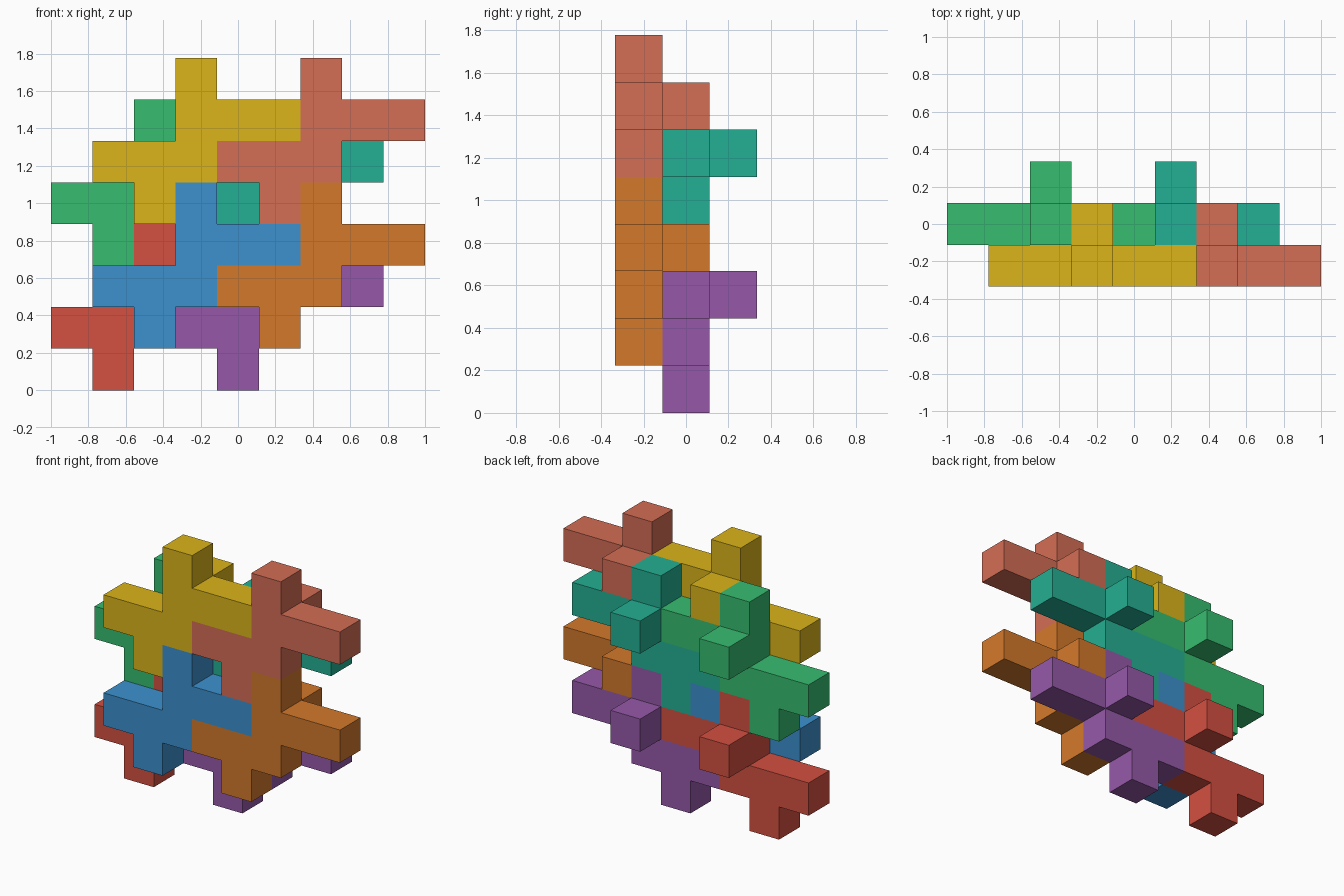
import bpy, bmesh
from mathutils import Vector

if "Cube" in bpy.data.objects:
    bpy.data.objects.remove(bpy.data.objects["Cube"])

U = 2 / 9  # edge of one unit cube

# One puzzle piece as (column, layer, row) cells: a flat eight-cell shape plus a peg behind it
PIECE = [(2, 0, 3),
         (2, 0, 2), (3, 0, 2), (4, 0, 2),
         (0, 0, 1), (1, 0, 1), (2, 0, 1),
         (1, 0, 0),
         (2, 1, 2)]


def linear(c):
    c /= 255
    return c / 12.92 if c <= 0.04045 else ((c + 0.055) / 1.055) ** 2.4


def build_piece(name, offset, rgb):
    cells = {tuple(a + b for a, b in zip(c, offset)) for c in PIECE}
    bm = bmesh.new()
    for cell in cells:
        # centre the 9 x 3 block on x and y, floor at z = 0
        centre = Vector((cell[0] - 4, cell[1] - 1, cell[2] + 0.5)) * U
        for axis in range(3):
            for sign in (-1, 1):
                neighbour = list(cell)
                neighbour[axis] += sign
                if tuple(neighbour) in cells:
                    continue  # no walls inside a piece
                corners = []
                for a, b in ((-1, -1), (1, -1), (1, 1), (-1, 1)):
                    p = Vector((0, 0, 0))
                    p[axis], p[(axis + 1) % 3], p[(axis + 2) % 3] = sign, a, b
                    corners.append(bm.verts.new(centre + p * U / 2))
                bm.faces.new(corners[::sign])
    bmesh.ops.remove_doubles(bm, verts=bm.verts[:], dist=1e-4)
    bmesh.ops.dissolve_limit(bm, angle_limit=0.01, verts=bm.verts[:], edges=bm.edges[:])
    mesh = bpy.data.meshes.new(name)
    bm.to_mesh(mesh)
    bm.free()
    mat = bpy.data.materials.new(name + "_colour")
    mat.diffuse_color = (*(linear(c) for c in rgb), 1)
    mat.use_nodes = True
    mat.node_tree.nodes["Principled BSDF"].inputs["Base Color"].default_value = mat.diffuse_color
    mesh.materials.append(mat)
    bpy.context.collection.objects.link(bpy.data.objects.new(name, mesh))


# Front layer starts at (1, 0, 1); back layer is shifted one cell left, back and down
COLOURS = {
    "front": [(60, 145, 206), (212, 121, 43), (219, 181, 26), (212, 109, 85)],
    "back": [(212, 80, 65), (150, 89, 169), (55, 189, 112), (36, 175, 146)],
}
STARTS = {"front": (1, 0, 1), "back": (0, 1, 0)}
SPOTS = [("lower_left", 0, 0), ("lower_right", 3, 0),
         ("upper_left", 0, 3), ("upper_right", 3, 3)]

for layer, (x, y, z) in STARTS.items():
    for (spot, dx, dz), rgb in zip(SPOTS, COLOURS[layer]):
        build_piece(f"{layer}_{spot}_piece", (x + dx, y, z + dz), rgb)
